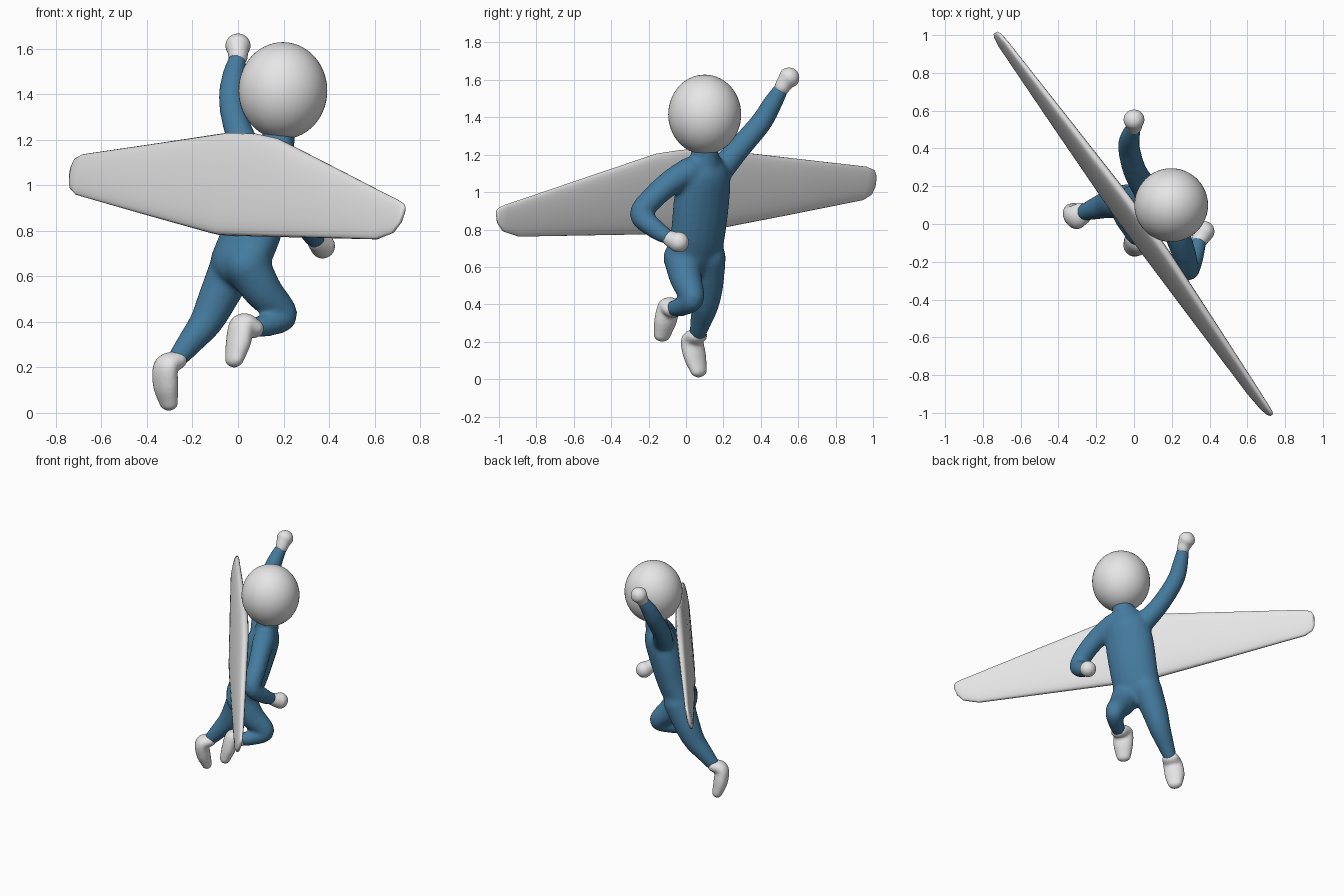
import bpy, bmesh, math
from mathutils import Vector

if "Cube" in bpy.data.objects:
    bpy.data.objects.remove(bpy.data.objects["Cube"])


def material(name, rgb):
    m = bpy.data.materials.new(name)
    m.diffuse_color = (*rgb, 1)
    m.use_nodes = True
    m.node_tree.nodes["Principled BSDF"].inputs["Base Color"].default_value = m.diffuse_color
    return m


BLUE = material("suit blue", (0.06, 0.20, 0.35))
GREY = material("light grey", (0.79, 0.79, 0.79))
ACROSS = Vector((-0.6, 0.8, 0))          # direction across the shoulders


def finish(name, verts, faces, mat):
    me = bpy.data.meshes.new(name)
    me.from_pydata(verts, [], faces)
    me.materials.append(mat)
    me.shade_smooth()
    ob = bpy.data.objects.new(name, me)
    bpy.context.collection.objects.link(ob)
    return ob


def loft(rings, verts, faces):
    """Skin a list of equal rings and close both ends."""
    n, o = len(rings[0]), len(verts)
    for ring in rings:
        verts.extend(ring)
    for i in range(len(rings) - 1):
        for k in range(n):
            a, b = o + i * n + k, o + i * n + (k + 1) % n
            faces.append((a, b, b + n, a + n))
    faces.append(tuple(range(o + n - 1, o - 1, -1)))
    last = o + (len(rings) - 1) * n
    faces.append(tuple(range(last, last + n)))


def tube(verts, faces, pts, widen=1.0, steps=6, n=18):
    """Round-ended tube along a smooth path of (x, y, z, radius)."""
    p = [Vector(q) for q in pts]
    p = [2 * p[0] - p[1]] + p + [2 * p[-1] - p[-2]]
    path = []
    for i in range(1, len(p) - 2):
        a, b, c, d = p[i - 1:i + 3]
        for k in range(steps):
            t = k / steps
            path.append(0.5 * (2 * b + (c - a) * t + (2 * a - 5 * b + 4 * c - d) * t * t
                               + (3 * b - a - 3 * c + d) * t ** 3))
    path.append(p[-2])
    cen = [q.xyz for q in path]
    rad = [q.w for q in path]
    tan = [(cen[min(i + 1, len(cen) - 1)] - cen[max(i - 1, 0)]).normalized()
           for i in range(len(cen))]
    caps = [math.radians(x) for x in (20, 40, 58, 74, 86)]
    rows = [(cen[0] - tan[0] * rad[0] * math.sin(x), rad[0] * math.cos(x), tan[0])
            for x in reversed(caps)]
    rows += list(zip(cen, rad, tan))
    rows += [(cen[-1] + tan[-1] * rad[-1] * math.sin(x), rad[-1] * math.cos(x), tan[-1])
             for x in caps]
    rings = []
    for c, r, t in rows:
        u = (ACROSS - t * ACROSS.dot(t)).normalized()
        v = t.cross(u)
        rings.append([c + u * (r * widen * math.cos(2 * math.pi * k / n))
                      + v * (r * math.sin(2 * math.pi * k / n)) for k in range(n)])
    loft(rings, verts, faces)


def blend(ob, voxel, smooth):
    """Merge the tubes into one smooth skin."""
    r = ob.modifiers.new("merge", 'REMESH')
    r.mode = 'VOXEL'
    r.voxel_size = voxel
    r.use_smooth_shade = True
    s = ob.modifiers.new("soften", 'SMOOTH')
    s.factor = 0.5
    s.iterations = smooth


# suit: torso, neck, arms and legs in one skin
V, F = [], []
tube(V, F, [(0.005, 0.045, 0.66, 0.11), (0.055, 0.065, 0.78, 0.112),
            (0.11, 0.085, 0.97, 0.114), (0.15, 0.10, 1.09, 0.102),
            (0.165, 0.10, 1.15, 0.073)], widen=1.45)
tube(V, F, [(0.165, 0.10, 1.15, 0.08), (0.185, 0.10, 1.25, 0.07)])
# raised arm
tube(V, F, [(0.07, 0.17, 1.10, 0.072), (0.005, 0.28, 1.23, 0.063),
            (-0.026, 0.40, 1.37, 0.059), (-0.02, 0.46, 1.47, 0.053),
            (-0.003, 0.508, 1.55, 0.041)])
# arm bent to the hip
tube(V, F, [(0.20, 0.02, 1.11, 0.078), (0.235, -0.07, 1.06, 0.069),
            (0.268, -0.17, 0.975, 0.064), (0.285, -0.24, 0.88, 0.062),
            (0.32, -0.16, 0.80, 0.053), (0.342, -0.095, 0.758, 0.041)])
# straight leg
tube(V, F, [(-0.02, 0.112, 0.65, 0.102), (-0.09, 0.113, 0.50, 0.087),
            (-0.14, 0.103, 0.40, 0.074), (-0.21, 0.08, 0.31, 0.058),
            (-0.262, 0.063, 0.245, 0.046)])
# bent leg
tube(V, F, [(0.04, -0.02, 0.65, 0.102), (0.11, 0.0, 0.535, 0.086),
            (0.20, 0.035, 0.43, 0.063), (0.14, -0.02, 0.39, 0.053),
            (0.08, -0.065, 0.377, 0.045)])
blend(finish("suit", V, F, BLUE), 0.013, 9)

# hands and feet: path and flattening
ends = {
    "raised_hand": (1.0, [(0.0, 0.515, 1.562, 0.043), (0.0, 0.53, 1.587, 0.047),
                          (0.0, 0.55, 1.61, 0.058)]),
    "hip_hand": (1.0, [(0.345, -0.088, 0.753, 0.043), (0.358, -0.065, 0.742, 0.049),
                       (0.371, -0.04, 0.733, 0.057)]),
    "straight_foot": (1.4, [(-0.27, 0.06, 0.232, 0.042), (-0.316, 0.033, 0.205, 0.048),
                            (-0.318, 0.048, 0.12, 0.048), (-0.305, 0.068, 0.045, 0.036)]),
    "bent_foot": (1.4, [(0.07, -0.072, 0.37, 0.042), (0.02, -0.09, 0.39, 0.048),
                        (0.002, -0.11, 0.31, 0.048), (-0.016, -0.128, 0.235, 0.036)]),
}
for name, (wide, pts) in ends.items():
    V, F = [], []
    tube(V, F, pts, wide)
    blend(finish(name, V, F, GREY), 0.01, 4)

# head
bpy.ops.mesh.primitive_uv_sphere_add(segments=48, ring_count=28, radius=1,
                                     location=(0.197, 0.10, 1.415))
head = bpy.context.object
head.name = "head"
head.scale = (0.195, 0.195, 0.213)
head.data.materials.append(GREY)
head.data.shade_smooth()

# wing: blunt lens sections (x, low z, high z, half thickness) along a
# diagonal line, leaning forward with the back
stations = [(-0.746, 1.02, 1.09, 0.008), (-0.736, 0.985, 1.118, 0.014),
            (-0.705, 0.957, 1.136, 0.02), (-0.40, 0.873, 1.182, 0.032),
            (-0.09, 0.79, 1.23, 0.042), (-0.05, 0.781, 1.23, 0.042),
            (0.04, 0.777, 1.226, 0.042), (0.14, 0.774, 1.205, 0.040),
            (0.40, 0.768, 1.082, 0.032), (0.645, 0.762, 0.965, 0.023),
            (0.71, 0.79, 0.935, 0.018), (0.735, 0.832, 0.92, 0.014),
            (0.744, 0.875, 0.905, 0.008)]
N = 32
rings = []
for x, lo, hi, th in stations:
    ring = []
    for k in range(N):
        a = -2 * math.pi * k / N
        z = (lo + hi) / 2 + (hi - lo) / 2 * math.cos(a)
        side = math.copysign(abs(math.sin(a)) ** 0.7, math.sin(a))
        off = th * side + 0.2 * (z - 0.98)
        ring.append((x + 0.803 * off, -1.345 * x + 0.597 * off, z))
    rings.append(ring)
V, F = [], []
loft(rings, V, F)
wing = finish("wing", V, F, GREY)

# consistent outward normals on the wing
bm = bmesh.new()
bm.from_mesh(wing.data)
bmesh.ops.recalc_face_normals(bm, faces=bm.faces)
bm.to_mesh(wing.data)
bm.free()
